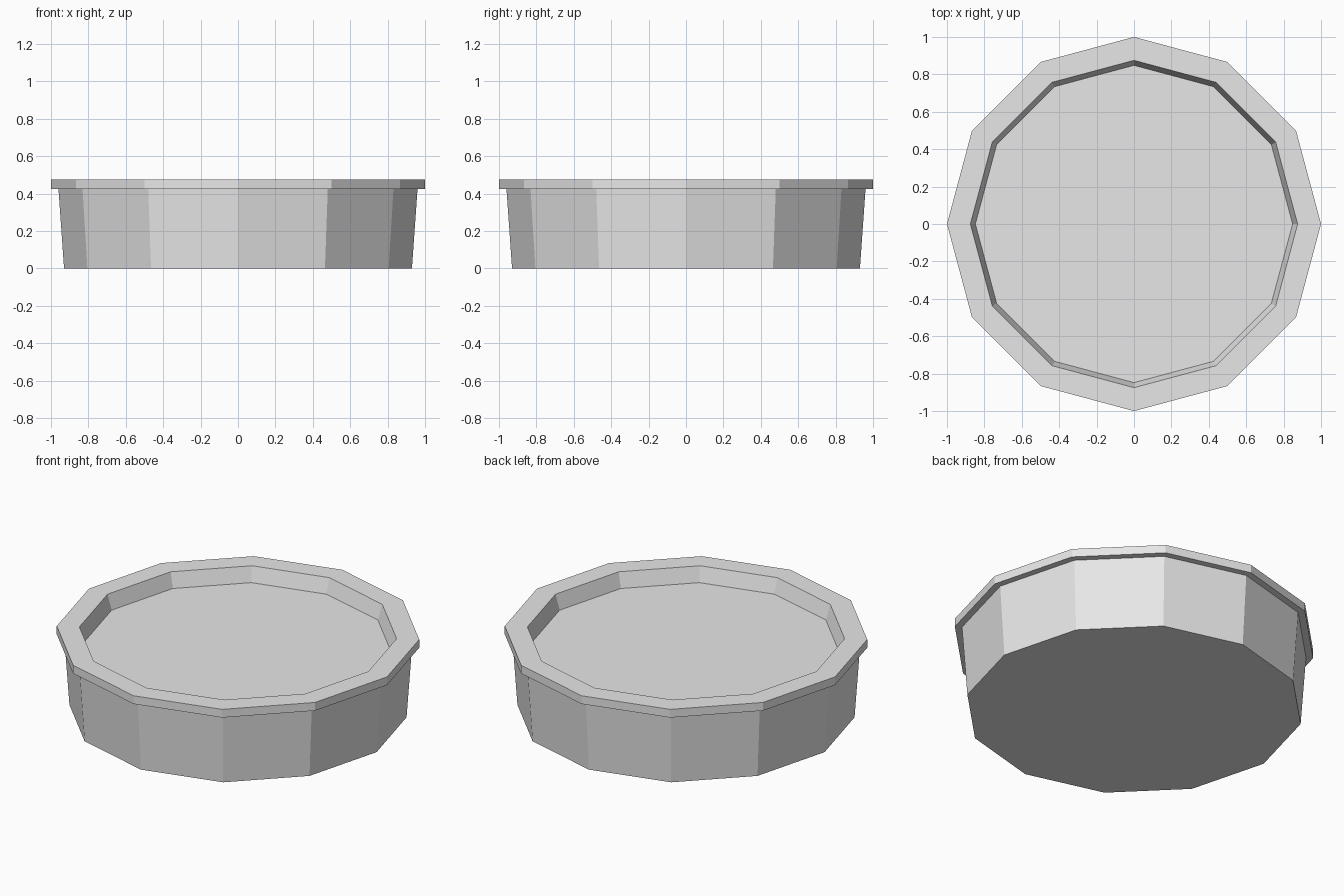
import bpy
import bmesh
from math import cos, sin, pi

SIDES = 12

cube = bpy.data.objects.get("Cube")
if cube:
    bpy.data.objects.remove(cube, do_unlink=True)

grey = bpy.data.materials.new("light_grey")
grey.use_nodes = True
grey.diffuse_color = (0.8, 0.8, 0.8, 1)
grey.node_tree.nodes["Principled BSDF"].inputs["Base Color"].default_value = (0.8, 0.8, 0.8, 1)


def lathe(name, profile):
    """Turn (radius, height) points into a capped, flat-sided solid."""
    bm = bmesh.new()
    angles = [2 * pi * i / SIDES for i in range(SIDES)]
    rings = [[bm.verts.new((r * cos(a), r * sin(a), z)) for a in angles]
             for r, z in profile]
    for low, high in zip(rings, rings[1:]):
        for i in range(SIDES):
            j = (i + 1) % SIDES
            bm.faces.new((low[i], low[j], high[j], high[i]))
    bm.faces.new(rings[0][::-1])
    bm.faces.new(rings[-1])
    bmesh.ops.recalc_face_normals(bm, faces=bm.faces)
    mesh = bpy.data.meshes.new(name)
    bm.to_mesh(mesh)
    bm.free()
    mesh.materials.append(grey)
    obj = bpy.data.objects.new(name, mesh)
    bpy.context.collection.objects.link(obj)
    return obj


# Tapered dish: outer wall, overhanging rim, sloped inner wall, recessed floor
lathe("shallow_dish", [
    (0.93, 0.0), (0.96, 0.425),
    (1.0, 0.425), (1.0, 0.475),
    (0.875, 0.475), (0.848, 0.385),
])
